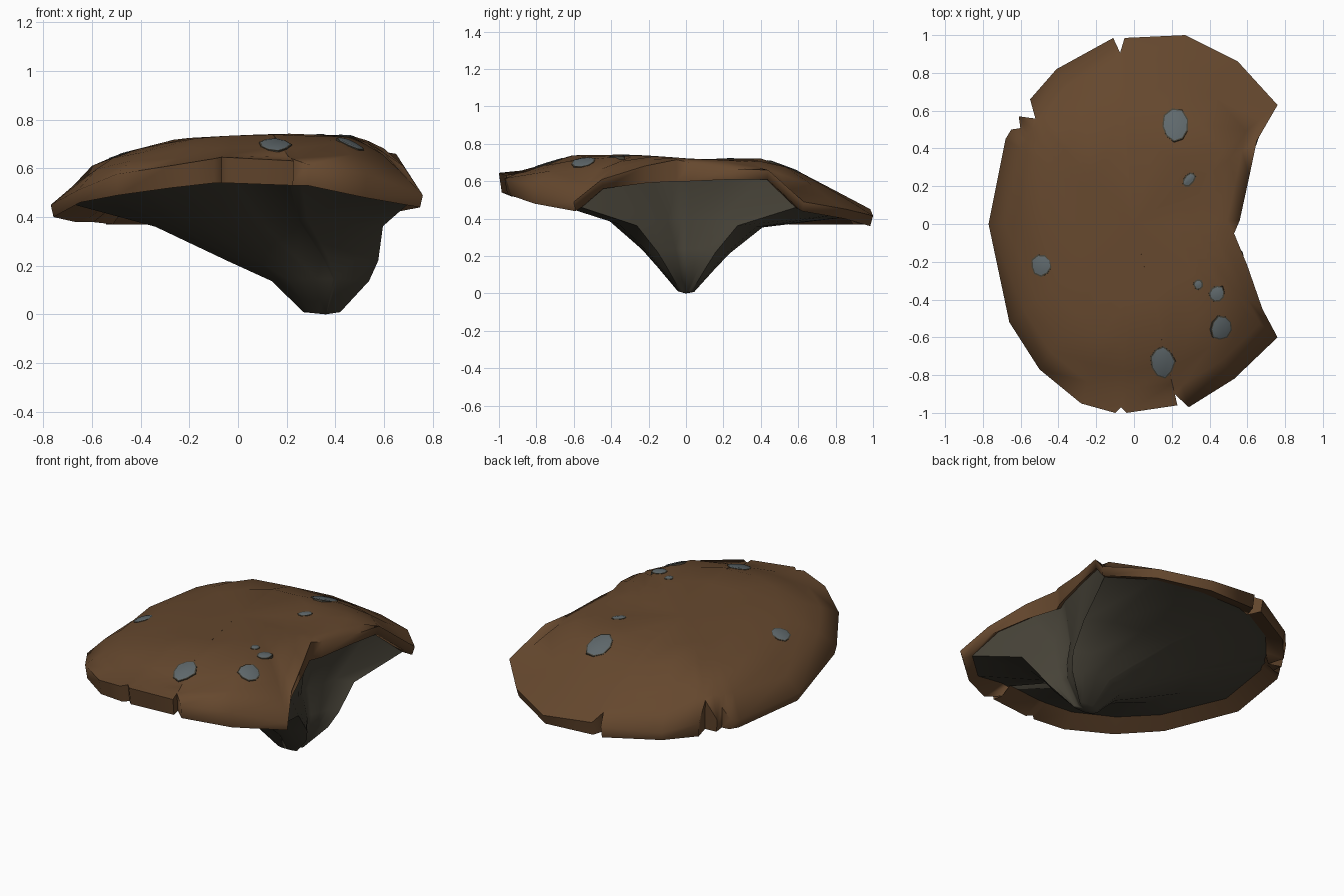
import bpy
import math
import random
from mathutils import Matrix, Vector
from mathutils.bvhtree import BVHTree

random.seed(4)
cube = bpy.data.objects.get("Cube")
if cube:
    bpy.data.objects.remove(cube)


def make_material(name, color):
    mat = bpy.data.materials.new(name)
    mat.use_nodes = True
    mat.diffuse_color = (*color, 1)
    shader = mat.node_tree.nodes["Principled BSDF"]
    shader.inputs["Base Color"].default_value = (*color, 1)
    shader.inputs["Roughness"].default_value = 0.9
    return mat


soil = make_material("brown soil", (0.13, 0.064, 0.027))
rock = make_material("dark rock", (0.062, 0.055, 0.039))
stone = make_material("grey stone", (0.115, 0.14, 0.15))


def make_object(name, verts, faces, mat, angle):
    mesh = bpy.data.meshes.new(name)
    mesh.from_pydata(verts, [], faces)
    mesh.materials.append(mat)
    obj = bpy.data.objects.new(name, mesh)
    bpy.context.collection.objects.link(obj)
    bpy.ops.object.select_all(action="DESELECT")
    obj.select_set(True)
    bpy.context.view_layer.objects.active = obj
    bpy.ops.object.shade_smooth_by_angle(angle=math.radians(angle))
    return obj


def loft(rings):
    """Faces joining successive closed rings of equal length."""
    n = len(rings[0])
    verts = [p for ring in rings for p in ring]
    faces = []
    for r in range(len(rings) - 1):
        for i in range(n):
            j = (i + 1) % n
            a, b, c, d = r * n + i, r * n + j, (r + 1) * n + j, (r + 1) * n + i
            faces += [(a, b, c), (a, c, d)]
    return verts, faces


def curve_at(points, t):
    """Piecewise linear height along a profile."""
    for (a, za), (b, zb) in zip(points, points[1:]):
        if t <= b:
            return za + (zb - za) * (t - a) / (b - a)
    return points[-1][1]


across = [(-0.77, 0.44), (-0.6, 0.62), (-0.53, 0.66), (-0.25, 0.725),
          (0.2, 0.745), (0.48, 0.745), (0.65, 0.67), (0.77, 0.51)]
along = [(-1, 0.65), (-0.85, 0.665), (-0.62, 0.745), (-0.28, 0.745),
         (0.1, 0.715), (0.42, 0.725), (0.5, 0.71), (1, 0.45)]


def ground_height(x, y):
    """Dome from two profiles, falling away at the corners."""
    a, b = curve_at(across, x), curve_at(along, y)
    fall = 0.6 if x < 0 < y else 0.28
    return min(a, b) - 0.4 * (0.745 - max(a, b)) - fall * (x * y / 0.77) ** 2


# Rim outline: x, y, lower rim height, inward scale (below one makes a crack)
outline = [
    (0.76, -0.60, 0.44, 1), (0.68, -0.45, 0.56, 1), (0.60, -0.22, 0.59, 1),
    (0.53, -0.05, 0.60, 1), (0.56, 0.02, 0.60, 1), (0.61, 0.25, 0.61, 1),
    (0.65, 0.44, 0.61, 1), (0.76, 0.63, 0.44, 1), (0.55, 0.86, 0.40, 1),
    (0.27, 1.0, 0.36, 1), (-0.05, 0.985, 0.37, 1), (-0.08, 0.985, 0.37, 0.92),
    (-0.11, 0.985, 0.37, 1), (-0.41, 0.82, 0.37, 1), (-0.55, 0.66, 0.37, 1),
    (-0.58, 0.62, 0.37, 0.9), (-0.61, 0.57, 0.38, 1), (-0.64, 0.54, 0.38, 0.94),
    (-0.65, 0.50, 0.38, 1), (-0.68, 0.45, 0.38, 1), (-0.77, 0, 0.40, 1),
    (-0.66, -0.52, 0.46, 1), (-0.5, -0.77, 0.49, 1), (-0.28, -0.95, 0.52, 1),
    (-0.10, -1.0, 0.54, 1), (-0.07, -1.0, 0.54, 0.97), (-0.04, -1.0, 0.54, 1),
    (0.23, -0.96, 0.53, 1), (0.235, -0.98, 0.53, 0.92), (0.29, -0.97, 0.53, 1),
    (0.53, -0.82, 0.48, 1)]


def top_ring(scale):
    return [(x * scale, y * scale, ground_height(x * scale, y * scale))
            for x, y, low, crack in outline]


# Soil cap: underside lip (wider away from the notch), skirt and domed top
lip = []
for x, y, low, crack in outline:
    s, rise = (0.93, 0.02) if x > 0.5 else (0.87, 0.05)
    lip.append((x * s, y * s, low + rise))
skirt = [(x * c * 0.985, y * c * 0.985, low) for x, y, low, c in outline]
edge = [(x * c, y * c, max(ground_height(x * c, y * c), low + 0.05))
        for x, y, low, c in outline]
rings = [lip, skirt, edge] + [top_ring(s) for s in (0.88, 0.78, 0.62, 0.4)]
verts, faces = loft(rings)
count = len(outline)
verts.append((0, 0, ground_height(0, 0)))
start = len(verts) - 1 - count
faces += [(start + i, start + (i + 1) % count, len(verts) - 1) for i in range(count)]
make_object("soil_cap", verts, faces, soil, 75)
surface = BVHTree.FromPolygons([Vector(v) for v in verts], faces)

# Rock underside: rings drawn inward to an off-centre tip
# Each step: pull across, pull along, height, centre across
rock_rings = [lip]
for sx, sy, z, cx in ((0.32, 0.53, 0.37, 0.36), (0.55, 0.73, 0.225, 0.47),
                      (0.71, 0.82, 0.14, 0.47), (0.89, 0.95, 0.01, 0.385)):
    rock_rings.append([(x + (cx - x) * sx, y * (1 - sy), z + (h - 0.5) * 0.4 * (1 - sy))
                       for x, y, h in lip])
rock_rings.reverse()
verts, faces = loft(rock_rings)
verts.append((0.36, 0, 0))
faces += [((i + 1) % count, i, len(verts) - 1) for i in range(count)]
make_object("rock_underside", verts, faces, rock, 85)

# Stones sunk in the ground with a dark collar, tilted with the slope
stones = [(0.22, 0.52, 0.07, 0.09), (0.29, 0.235, 0.04, 0.022),
          (-0.49, -0.22, 0.052, 0.055), (0.34, -0.32, 0.022, 0.022),
          (0.44, -0.37, 0.04, 0.035), (0.46, -0.55, 0.062, 0.06),
          (0.15, -0.73, 0.06, 0.085)]
sides = 9
for k, (x, y, rx, ry) in enumerate(stones):
    spot, normal, _, _ = surface.ray_cast(Vector((x, y, 2)), Vector((0, 0, -1)))
    tilt = normal.to_track_quat("Z", "Y").to_matrix().to_4x4()
    place = Matrix.Translation(spot) @ tilt
    levels = []
    jitter = [random.uniform(0.88, 1.08) for _ in range(sides)]
    for grow, z in ((0.008, -0.02), (0.006, 0.002), (-0.002, 0.003), (-0.012, 0.006)):
        levels.append([place @ Vector(((rx + grow) * j * math.cos(math.tau * i / sides),
                                       (ry + grow) * j * math.sin(math.tau * i / sides), z))
                       for i, j in enumerate(jitter)])
    verts, faces = loft(levels)
    faces.append(tuple(range(3 * sides, 4 * sides)))
    obj = make_object(f"stone_{k + 1}", verts, faces, stone, 35)
    obj.data.materials.append(rock)
    for face in obj.data.polygons:
        face.material_index = 1 if face.index < 4 * sides else 0
